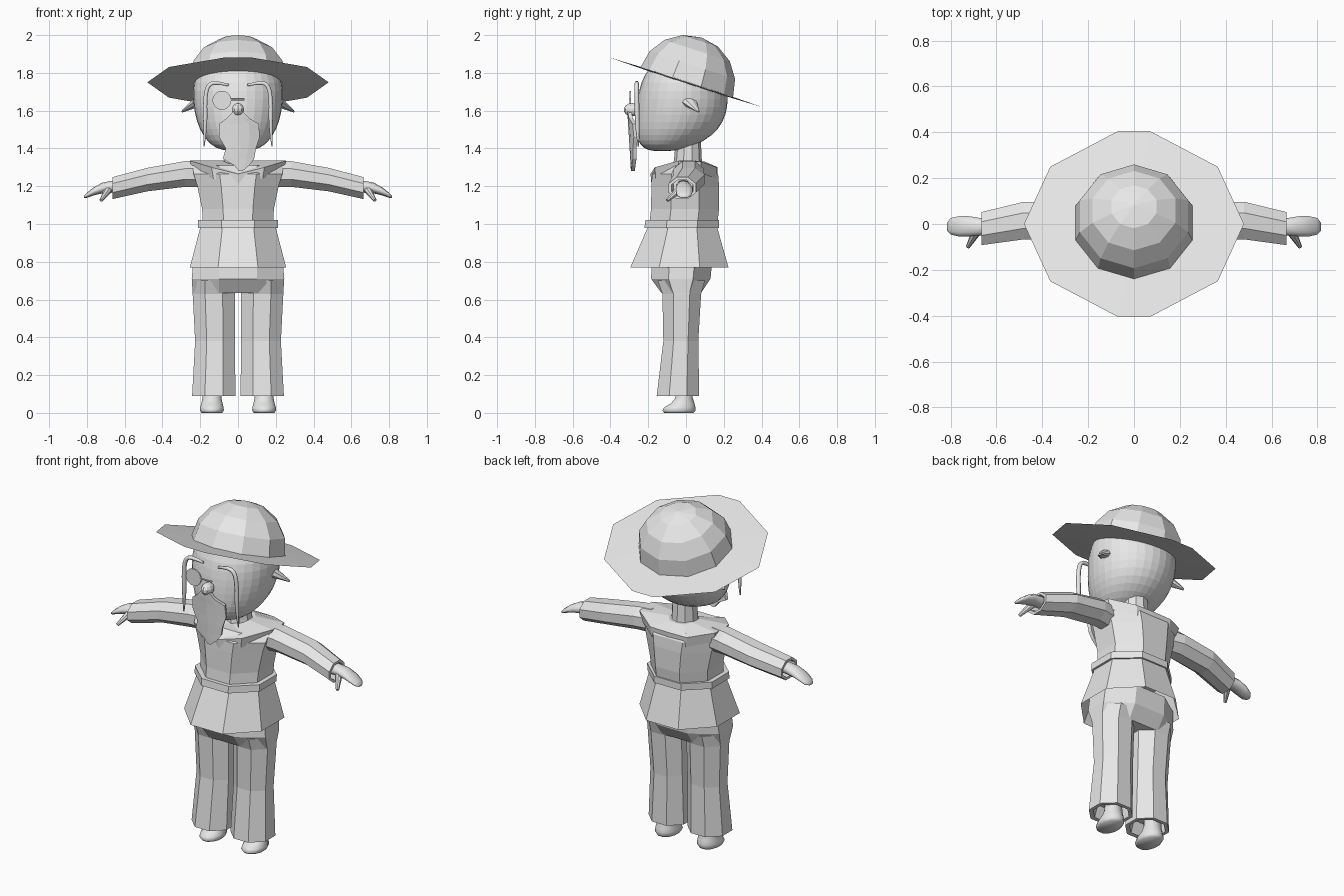
import bpy, bmesh
from math import pi, cos, sin, radians
from mathutils import Matrix, Vector

cube = bpy.data.objects.get("Cube")
if cube:
    bpy.data.objects.remove(cube, do_unlink=True)

GREY = (0.8, 0.8, 0.8, 1)
mat = bpy.data.materials.new("light_grey")
mat.use_nodes = True
mat.diffuse_color = GREY
for node in mat.node_tree.nodes:
    if node.type == "BSDF_PRINCIPLED":
        node.inputs["Base Color"].default_value = GREY

SIDES = (("left", 1), ("right", -1))


def finish(name, bm, smooth=False, recalc=True):
    if recalc:
        bmesh.ops.recalc_face_normals(bm, faces=bm.faces)
    me = bpy.data.meshes.new(name)
    bm.to_mesh(me)
    bm.free()
    me.materials.append(mat)
    for p in me.polygons:
        p.use_smooth = smooth
    ob = bpy.data.objects.new(name, me)
    bpy.context.collection.objects.link(ob)
    return ob


def bridge(name, loops, caps=(True, True), smooth=False):
    """Skin closed loops of points, with optional end caps."""
    bm = bmesh.new()
    vs = [[bm.verts.new(p) for p in loop] for loop in loops]
    n = len(vs[0])
    for a, b in zip(vs, vs[1:]):
        for i in range(n):
            j = (i + 1) % n
            bm.faces.new((a[i], a[j], b[j], b[i]))
    if caps[0]:
        bm.faces.new(vs[0])
    if caps[1]:
        bm.faces.new(vs[-1])
    return finish(name, bm, smooth)


def unit_ring(n):
    k = 1 / cos(pi / n)
    return [(k * cos((i + .5) * 2 * pi / n), k * sin((i + .5) * 2 * pi / n)) for i in range(n)]


def upright(name, rings, n, cx=0, **kw):
    """Rings of (z, front y, back y, half width[, x shift])."""
    loops = []
    for z, yf, yb, hw, *dx in rings:
        x0 = cx + (dx[0] if dx else 0)
        loops.append([(x0 + hw * u, (yf + yb) / 2 + (yb - yf) / 2 * v, z) for u, v in unit_ring(n)])
    return bridge(name, loops, **kw)


def sideways(name, rings, n, s, **kw):
    """Rings of (x, centre y, centre z, y radius, z radius), s picks the side."""
    loops = [[(s * x, y + ry * u, z + rz * v) for u, v in unit_ring(n)] for x, y, z, ry, rz in rings]
    return bridge(name, loops, **kw)


def spike(name, base, tip, r1, r2, flat=1.0, n=6):
    """Tapered stub between two points."""
    base, tip = Vector(base), Vector(tip)
    d = tip - base
    bm = bmesh.new()
    bmesh.ops.create_cone(bm, cap_ends=True, segments=n, radius1=r1, radius2=r2, depth=d.length)
    m = Matrix.Translation((base + tip) / 2) @ d.to_track_quat("Z", "Y").to_matrix().to_4x4()
    bm.transform(m @ Matrix.Diagonal((1, flat, 1, 1)))
    return finish(name, bm)


# Head and neck
head = upright("head", [
    (1.385, -.18, -.08, .05), (1.40, -.225, .01, .12), (1.44, -.258, .10, .165),
    (1.50, -.27, .175, .205), (1.58, -.268, .215, .23), (1.66, -.26, .225, .24),
    (1.75, -.24, .215, .24), (1.83, -.2, .18, .2), (1.90, -.1, .12, .1)], 16)
sub = head.modifiers.new("facets", "SUBSURF")
sub.levels = sub.render_levels = 1
upright("neck", [(1.28, -.07, .09, .08), (1.34, -.06, .08, .07), (1.45, -.05, .075, .065)], 10)

# Nose
bm = bmesh.new()
bmesh.ops.create_uvsphere(bm, u_segments=10, v_segments=7, radius=1)
bm.transform(Matrix.Translation((0, -.285, 1.605)) @ Matrix.Diagonal((.034, .045, .035, 1)))
finish("nose", bm)

# Hat crown: tilted half sphere
tilt = Matrix.Translation((0, .004, 1.75)) @ Matrix.Rotation(radians(-18), 4, "X")
bm = bmesh.new()
bmesh.ops.create_uvsphere(bm, u_segments=10, v_segments=8, radius=.25)
bmesh.ops.delete(bm, geom=[v for v in bm.verts if v.co.z < -.01], context="VERTS")
bm.transform(tilt @ Matrix.Diagonal((1.075, 1.03, 1, 1)))
finish("hat_crown", bm)

# Hat brim: thin ten-sided lens
quarter = [(.48, 0), (.365, .25), (.07, .405)]
outline = quarter + [(-x, y) for x, y in quarter[::-1]] + [(-x, -y) for x, y in quarter[1:]]
outline += [(x, -y) for x, y in quarter[:0:-1]]
bm = bmesh.new()
rim = [bm.verts.new((x, y, 1.75 - .325 * y)) for x, y in outline]
for dz in (.01, -.01):
    hub = bm.verts.new((0, 0, 1.75 + dz))
    for i, v in enumerate(rim):
        bm.faces.new((v, rim[(i + 1) % len(rim)], hub))
finish("hat_brim", bm)

# Beard: curved sheet built in rows
rows = [(1.60, -.02, .02), (1.56, -.06, .06), (1.53, -.10, .11), (1.46, -.10, .115),
        (1.40, -.065, .095), (1.345, -.08, .085), (1.31, -.02, .06), (1.28, .005, .025)]
bm = bmesh.new()
grid = []
for z, xl, xr in rows:
    xs = [xl + (xr - xl) * i / 4 for i in range(5)]
    grid.append([bm.verts.new((x, -.305 + 2 * x * x + .06 * (1.5 - z), z)) for x in xs])
for a, b in zip(grid, grid[1:]):
    for i in range(4):
        bm.faces.new((a[i], b[i], b[i + 1], a[i + 1]))
beard = finish("beard", bm, recalc=False)
thick = beard.modifiers.new("thickness", "SOLIDIFY")
thick.thickness = .02

# Monocle with its bridge bar
bm = bmesh.new()
bmesh.ops.create_cone(bm, cap_ends=True, segments=20, radius1=.05, radius2=.05, depth=.008)
bm.transform(Matrix.Translation((-.085, -.295, 1.655)) @ Matrix.Rotation(pi / 2, 4, "X"))
finish("monocle", bm)
spike("monocle_bar", (-.04, -.297, 1.66), (.035, -.297, 1.66), .006, .006)

# Long drooping eyebrows and ears
for side, s in SIDES:
    path = [(.05, -.255, 1.735, .6), (.11, -.26, 1.75, 1), (.16, -.262, 1.74, 1.1),
            (.175, -.26, 1.66, 1.1), (.172, -.258, 1.52, 1.2), (.18, -.252, 1.41, .3)]
    cu = bpy.data.curves.new(side + "_eyebrow", "CURVE")
    cu.dimensions = "3D"
    cu.bevel_depth = .011
    cu.bevel_resolution = 1
    cu.resolution_u = 4
    cu.use_fill_caps = True
    sp = cu.splines.new("NURBS")
    sp.points.add(len(path) - 1)
    for p, (x, y, z, r) in zip(sp.points, path):
        p.co = (s * x, y, z, 1)
        p.radius = r
    sp.use_endpoint_u = True
    sp.order_u = 3
    cu.materials.append(mat)
    bpy.context.collection.objects.link(bpy.data.objects.new(side + "_eyebrow", cu))
    spike(side + "_ear", (s * .215, .02, 1.645), (s * .295, .065, 1.595), .045, .008, .6, 8)

# Tunic body, skirt and belt
upright("tunic_body", [
    (.99, -.195, .165, .185), (1.08, -.185, .175, .19), (1.20, -.183, .175, .215),
    (1.265, -.18, .17, .235), (1.31, -.13, .14, .24)], 8, caps=(False, True))
upright("tunic_skirt", [(1.0, -.195, .16, .195), (.77, -.295, .225, .255)], 8, caps=(True, False))
upright("belt", [(.98, -.22, .175, .213), (1.02, -.215, .175, .213)], 8)


# Wide collar dipping to a point in front
def mirrored(half):
    return half + [(-x, y, z) for x, y, z in half[-2:0:-1]]


outer = mirrored([(0, -.188, 1.265), (.14, -.165, 1.30), (.255, -.04, 1.335),
                  (.25, .08, 1.33), (.12, .165, 1.30), (0, .168, 1.30)])
inner = mirrored([(0, -.085, 1.30), (.05, -.06, 1.32), (.08, -.01, 1.335),
                  (.08, .05, 1.335), (.045, .09, 1.33), (0, .10, 1.33)])
skirted = [(x * .93, y * .97, z - .06) for x, y, z in outer]
bridge("collar", [skirted, outer, inner], caps=(False, True))

# Trousers: hips, then one flared leg and one foot per side
upright("trouser_hips", [(.82, -.18, .14, .235), (.71, -.185, .13, .245), (.635, -.13, .08, .24)], 8)
for side, s in SIDES:
    upright(side + "_trouser_leg", [
        (.70, -.15, .10, .112), (.63, -.125, .08, .112), (.38, -.12, .065, .105, -s * .006),
        (.09, -.155, .07, .115), (.09, -.13, .05, .095), (.16, -.11, .05, .085)],
        8, cx=s * .128, caps=(True, True))
    upright(side + "_foot", [
        (0, -.115, .04, .055), (.012, -.125, .05, .063), (.03, -.115, .05, .062),
        (.05, -.08, .045, .056), (.08, -.055, .035, .05), (.18, -.05, .035, .045)],
        12, cx=s * .138, smooth=True)

    # Sleeve with an open cuff, mitten hand and thumb
    sideways(side + "_sleeve", [
        (.20, .01, 1.265, .07, .07), (.28, .015, 1.265, .08, .068), (.48, .015, 1.235, .082, .062),
        (.665, -.02, 1.19, .072, .058), (.665, -.02, 1.19, .056, .044), (.60, -.015, 1.20, .05, .04)],
        8, s)
    sideways(side + "_hand", [
        (.59, -.015, 1.20, .035, .032), (.67, -.012, 1.197, .038, .03), (.72, -.01, 1.19, .044, .027),
        (.765, -.01, 1.172, .044, .02), (.80, -.01, 1.152, .036, .013), (.815, -.012, 1.143, .018, .006)],
        10, s, smooth=True)
    spike(side + "_thumb", (s * .685, -.03, 1.185), (s * .725, -.1, 1.125), .022, .009, 1, 8)
